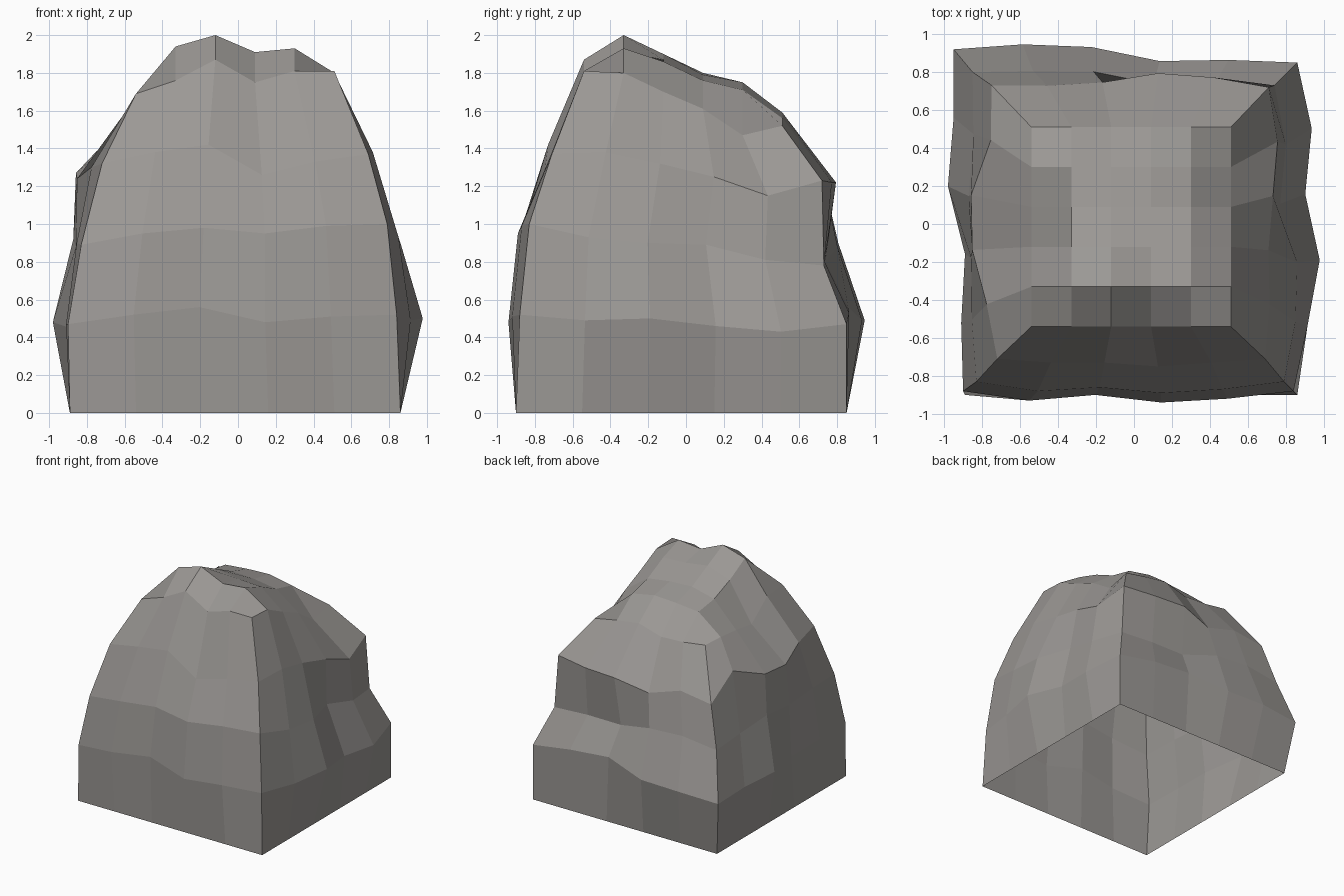
import bpy
import bmesh
from mathutils import Vector

SEGMENTS = 5          # faces along each side of the boulder
CENTIMETRE = 0.01     # all profile figures are in hundredths

if "Cube" in bpy.data.objects:
    bpy.data.objects.remove(bpy.data.objects["Cube"], do_unlink=True)

# Stone colour
stone = bpy.data.materials.new("warm_grey_stone")
stone.use_nodes = True
stone_colour = (0.33, 0.315, 0.30, 1.0)
stone.diffuse_color = stone_colour
shader = stone.node_tree.nodes["Principled BSDF"]
shader.inputs["Base Color"].default_value = stone_colour
shader.inputs["Roughness"].default_value = 0.9


def make_ring(bm, corners, bulges, heights):
    """Walk round four corners, pushing each side outward by its bulges."""
    ring = []
    for side in range(4):
        start = Vector(corners[side])
        end = Vector(corners[(side + 1) % 4])
        along = (end - start).normalized()
        outward = Vector((along.y, -along.x))
        for step in range(SEGMENTS):
            bulge = bulges[side][step - 1] if step else 0
            point = start.lerp(end, step / SEGMENTS) + outward * bulge
            height = heights[side][step]
            ring.append(bm.verts.new(Vector((point.x, point.y, height)) * CENTIMETRE))
    return ring


def make_crown(bm, low, high, rows):
    """Square grid of crown vertices, one height for each."""
    spacing = (high - low) / SEGMENTS
    return [[bm.verts.new(Vector((low + column * spacing, low + row * spacing, height)) * CENTIMETRE)
             for column, height in enumerate(heights)]
            for row, heights in enumerate(rows)]


def crown_border(grid):
    """Crown edge in the same order as the rings: front, right, back, left."""
    front = grid[0][:-1]
    right = [row[-1] for row in grid[:-1]]
    back = grid[-1][:0:-1]
    left = [row[0] for row in grid[:0:-1]]
    return front + right + back + left


def bridge(bm, lower, upper):
    """Join two rings with a band of quads."""
    count = len(lower)
    for index in range(count):
        following = (index + 1) % count
        bm.faces.new((lower[index], lower[following], upper[following], upper[index]))


bm = bmesh.new()

# Square foot, left open underneath
foot = make_ring(
    bm,
    corners=[(-89, -90), (86, -90), (86, 85), (-89, 85)],
    bulges=[[0] * SEGMENTS] * 4,
    heights=[[0] * SEGMENTS] * 4)

# Widest band
belly = make_ring(
    bm,
    corners=[(-90, -88), (84, -88), (86, 85), (-95, 92)],
    bulges=[(5, 2, 6, 4), (7, 13, 5, 8), (0, -2, 4, 4), (1, 5, -3, 0)],
    heights=[(47, 52, 56, 48, 51), (52, 49, 50, 46, 43),
             (47, 53, 56, 49, 49), (47, 48, 48, 45, 47)])

# Middle band, pinched at the back
waist = make_ring(
    bm,
    corners=[(-83, -83), (79, -83), (74, 73), (-85, 80)],
    bulges=[(5, 3, 6, 4), (7, 9, 1, 5), (-1, -2, 3, 2), (0, 3, 2, 2)],
    heights=[(89, 95, 98, 95, 99), (100, 93, 90, 89, 81),
             (78, 80, 80, 88, 90), (86, 88, 92, 88, 90)])

# Shoulder band with a ledge on one side
shoulder = make_ring(
    bm,
    corners=[(-72, -71), (69, -71), (71, 72), (-75, 73)],
    bulges=[(2, 2, 4, 2), (2, 1, 3, 5), (5, 7, 2, 0), (1, 12, 12, 5)],
    heights=[(132, 138, 142, 126, 133), (137, 138, 132, 125, 115),
             (123, 122, 122, 115, 124), (120, 138, 127, 124, 130)])

# Uneven crown, sloping down towards the back
crown = make_crown(bm, -54, 51, rows=[
    (169, 176, 187, 175, 181, 181),
    (167, 194, 200, 191, 193, 180),
    (151, 183, 190, 187, 186, 170),
    (154, 175, 180, 179, 176, 161),
    (156, 172, 174, 175, 171, 147),
    (157, 154, 153, 159, 156, 152)])

# Side bands
bands = [foot, belly, waist, shoulder, crown_border(crown)]
for lower, upper in zip(bands, bands[1:]):
    bridge(bm, lower, upper)

# Crown faces
for near, far in zip(crown, crown[1:]):
    for column in range(SEGMENTS):
        bm.faces.new((near[column], near[column + 1], far[column + 1], far[column]))

mesh = bpy.data.meshes.new("boulder")
bm.to_mesh(mesh)
bm.free()
mesh.materials.append(stone)
boulder = bpy.data.objects.new("boulder", mesh)
bpy.context.collection.objects.link(boulder)
